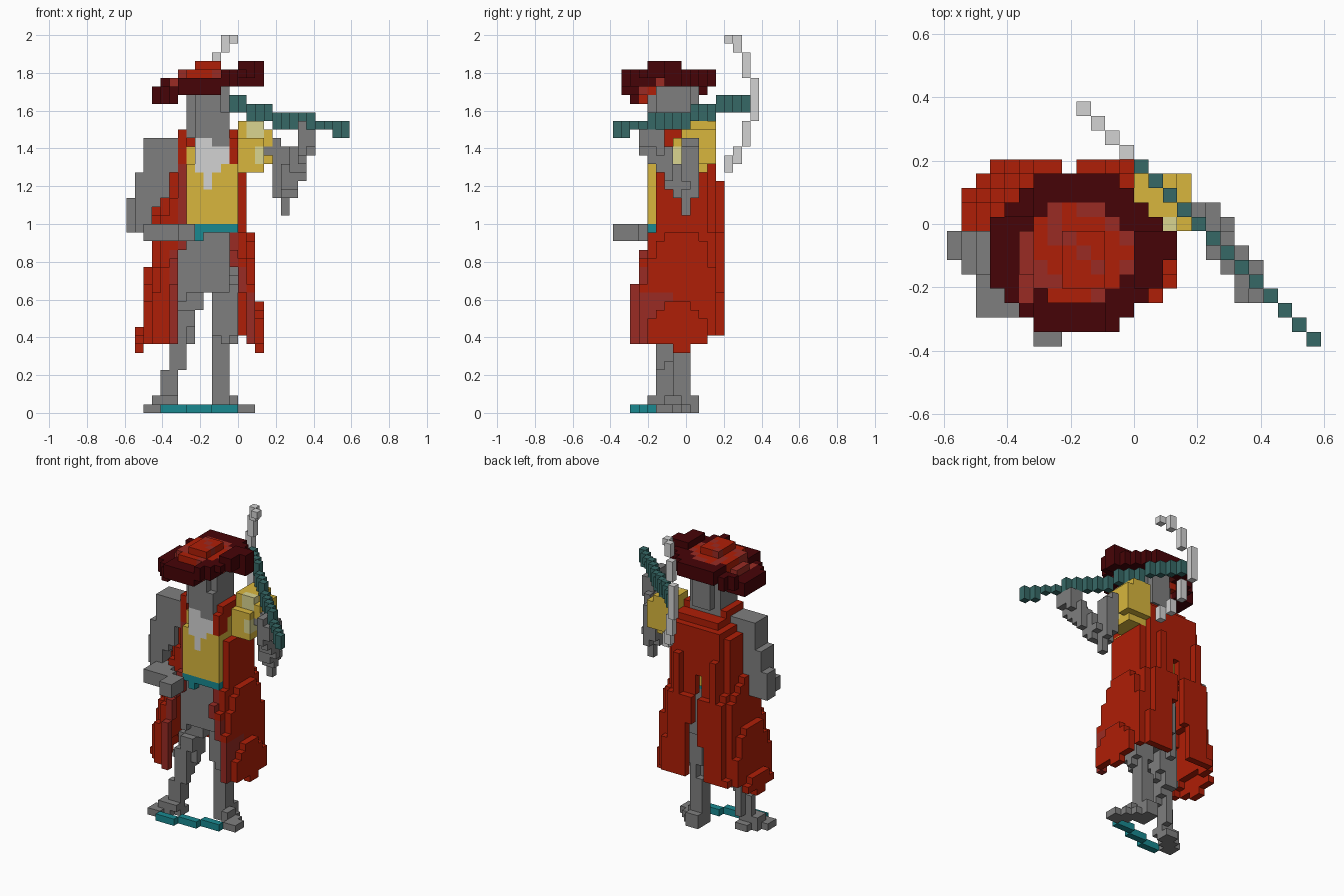
import bpy, bmesh, math, random
from mathutils import Vector

random.seed(4)
if "Cube" in bpy.data.objects:
    bpy.data.objects.remove(bpy.data.objects["Cube"])

SIZE = 2 / 44                                  # edge of one block
ORIGIN = Vector((-13 * SIZE, -8.5 * SIZE, 0))  # grid is 26 x 17 x 44 blocks

COLOURS = {
    "grey": (0.212, 0.212, 0.212),
    "red": (0.43, 0.013, 0.002),
    "brown_red": (0.32, 0.024, 0.017),
    "maroon": (0.062, 0.001, 0.002),
    "yellow": (0.69, 0.47, 0.047),
    "pale_yellow": (0.70, 0.66, 0.28),
    "light_grey": (0.65, 0.65, 0.65),
    "sash_teal": (0.010, 0.25, 0.28),
    "staff_teal": (0.037, 0.14, 0.132),
}
materials = {}
for name, rgb in COLOURS.items():
    mat = bpy.data.materials.new(name)
    mat.use_nodes = True
    mat.diffuse_color = (*rgb, 1)
    bsdf = mat.node_tree.nodes["Principled BSDF"]
    bsdf.inputs["Base Color"].default_value = (*rgb, 1)
    bsdf.inputs["Roughness"].default_value = 0.9
    materials[name] = mat

blocks = {}   # grid cell -> (part, colour)


def put(part, colour, cell):
    blocks[cell] = (part, colour)


def box(part, colour, xs, ys, zs):
    """Fill an inclusive range of blocks."""
    for i in range(xs[0], xs[1] + 1):
        for j in range(ys[0], ys[1] + 1):
            for k in range(zs[0], zs[1] + 1):
                put(part, colour, (i, j, k))


def limb(part, colour, points, radius):
    """Fill blocks within a radius of a path."""
    for a, b in zip(points, points[1:]):
        a, b = Vector(a), Vector(b)
        d = b - a
        lo = [math.floor(min(p, q) - radius) for p, q in zip(a, b)]
        hi = [math.ceil(max(p, q) + radius) for p, q in zip(a, b)]
        for i in range(lo[0], hi[0] + 1):
            for j in range(lo[1], hi[1] + 1):
                for k in range(max(lo[2], 0), hi[2] + 1):
                    p = Vector((i, j, k))
                    t = min(1, max(0, (p - a).dot(d) / d.length_squared))
                    if (p - a - d * t).length <= radius:
                        put(part, colour, (i, j, k))


# Trousers, legs and feet
box("trousers", "grey", (7, 11), (5, 9), (14, 20))
box("trousers", "grey", (6, 6), (5, 8), (13, 18))
box("trousers", "grey", (12, 12), (6, 8), (16, 20))
limb("right_leg", "grey", [(7.3, 7, 15), (5.6, 6, 8)], 1.6)
limb("right_leg", "grey", [(5.4, 5.6, 8), (4.6, 5, 1)], 1.05)
limb("left_leg", "grey", [(10.7, 7, 15), (11, 7, 9)], 1.6)
limb("left_leg", "grey", [(11, 7, 9), (10.5, 8, 1)], 1.05)
limb("right_foot", "grey", [(5, 6, 0), (2.4, 3.6, 0)], 0.9)
box("right_foot", "grey", (3, 5), (4, 5), (1, 1))
limb("left_foot", "grey", [(10.5, 8.5, 0), (13.6, 5.4, 0)], 0.9)
box("left_foot", "grey", (10, 11), (7, 9), (0, 1))
box("left_foot", "grey", (12, 12), (6, 7), (1, 1))
for step in range(3):
    box("ground_strip", "sash_teal", (4 + 3 * step, 6 + 3 * step), (2 + step, 2 + step), (0, 0))


# Long coat: a flaring, folded shell, open at the front and slit at the back
def coat_inside(i, j, k):
    t = (29 - k) / 21
    left, right = 4.3 - 3.2 * t, 12.6 + 2.5 * t
    fold_top = 26 if i % 3 == 2 else 20
    front, back = max(2, 6.2 - 5.8 * t), 12 if k <= fold_top else 11
    u = (i - (left + right) / 2) / ((right - left) / 2 + 0.4)
    v = (j - (front + back) / 2) / ((back - front) / 2 + 0.4)
    power = 2.6 if u < 0 and v < 0 else 4
    return abs(u) ** power + abs(v) ** power <= 1


for k in range(7, 30):
    open_l = 6 if k > 18 else 5
    open_r = 12 if k > 16 else 13 if k > 13 else 14
    slit = (7, 9) if k < 14 else (8, 9) if k < 17 else (8, 8) if k < 24 else ()
    for i in range(0, 17):
        for j in range(1, 13):
            hem = 9 if j > 10 else 7 if j in (7, 8) else 8
            if k < hem or not coat_inside(i, j, k):
                continue
            sides = [(i + 1, j), (i - 1, j), (i, j + 1), (i, j - 1)]
            if all(coat_inside(a, b, k) for a, b in sides):
                continue
            if j < 7 and open_l < i < open_r:
                continue
            if slit and j > 6 and slit[0] <= i <= slit[1] or (i, j) == (8, 12):
                continue
            edge = j < 7 and (i in (open_l, open_r) or j <= 2)
            put("coat", "brown_red" if edge else "red", (i, j, k))
box("coat", "red", (5, 12), (6, 11), (28, 30))
box("coat", "red", (8, 8), (11, 11), (24, 27))
box("coat", "red", (6, 12), (6, 10), (31, 31))
box("collar", "red", (12, 12), (5, 8), (29, 32))
box("collar", "red", (6, 6), (5, 8), (29, 32))

# Vest, sash and beard
box("vest", "yellow", (7, 12), (5, 10), (22, 30))
box("vest", "yellow", (7, 12), (4, 4), (22, 28))
box("sash", "sash_teal", (7, 12), (4, 9), (21, 21))
box("sash", "sash_teal", (8, 8), (4, 4), (20, 20))
box("lapel", "red", (12, 12), (4, 5), (29, 31))
box("lapel", "red", (13, 13), (5, 6), (22, 27))
box("lapel", "brown_red", (6, 6), (5, 5), (22, 28))
box("beard", "light_grey", (8, 11), (4, 5), (29, 30))
box("beard", "light_grey", (8, 9), (4, 5), (31, 31))
box("beard", "light_grey", (8, 10), (4, 4), (28, 28))
box("beard", "light_grey", (9, 9), (4, 4), (26, 27))

# Head
box("head", "grey", (7, 11), (5, 8), (32, 37))
box("head", "grey", (8, 10), (4, 9), (33, 37))
box("head", "grey", (8, 11), (4, 4), (32, 34))
box("head", "grey", (10, 11), (4, 4), (31, 31))

# Hat: tilted two-block brim with a low crown
for i in range(3, 16):
    base = 36 if i < 6 else 37 if i < 11 else 38
    for j in range(1, 12):
        low = min(38, base + (j >= 9))
        high = low + 1
        if i >= 13:
            low, high = 39 if 3 <= j <= 5 else 38, 40 if 4 <= j <= 7 else 39
        tab = i == 15 and j in (6, 7)
        if ((i - 8.5) / 6.2) ** 2 + ((j - 6) / 5.6) ** 2 <= 1 or tab:
            box("hat_brim", "maroon", (i, i), (j, j), (low, high))
        crown = ((i - 8.5) / 4.1) ** 2 + ((j - 6) / 3.6) ** 2
        if crown <= 1:
            peak = 8 <= i <= 10 and 4 <= j <= 7
            patch = random.random() < (0.55 if crown > 0.6 else 0.25)
            colour = "brown_red" if patch else "red"
            top = 38 if i < 6 else 40 if peak else 39
            box("hat_crown", colour, (i, i), (j, j), (low, top))
box("hat_crown", "brown_red", (5, 9), (3, 5), (37, 37))
box("hat_crown", "red", (5, 5), (3, 4), (36, 36))

# Right arm, bent with the hand forward at the waist
box("right_arm", "grey", (2, 5), (5, 7), (28, 31))
box("right_arm", "grey", (1, 4), (5, 7), (25, 27))
box("right_arm", "grey", (1, 3), (5, 7), (24, 24))
box("right_arm", "grey", (1, 2), (5, 7), (21, 23))
box("right_arm", "grey", (0, 0), (6, 7), (21, 24))
box("right_arm", "grey", (2, 4), (2, 5), (20, 21))
limb("right_arm", "grey", [(3.5, 3, 20.5), (6.5, 1.5, 20.5)], 0.95)
box("right_hand", "grey", (6, 7), (0, 2), (20, 21))

# Left arm, raised to hold the shaft
limb("left_arm", "grey", [(17, 8.5, 30), (17.7, 8, 25.5)], 1.2)
box("left_arm", "grey", (18, 18), (8, 8), (23, 24))
limb("left_arm", "grey", [(18.5, 7, 26), (20, 4.7, 30)], 1.2)
box("left_hand", "grey", (20, 20), (3, 5), (30, 33))
box("left_hand", "grey", (21, 21), (3, 5), (31, 32))

# Padded left shoulder with pale highlights
box("left_shoulder", "yellow", (13, 15), (8, 11), (29, 33))
box("left_shoulder", "yellow", (16, 16), (8, 11), (31, 32))
box("left_shoulder", "yellow", (16, 16), (10, 11), (29, 30))
box("left_shoulder", "yellow", (13, 15), (7, 10), (28, 31))
box("left_shoulder", "pale_yellow", (14, 15), (8, 8), (32, 33))
box("left_shoulder", "pale_yellow", (15, 15), (7, 8), (29, 30))

# Scythe on a diagonal plane
for j in range(16):
    low = 32 if j < 2 else 33 if j < 9 else 34 if j < 12 else 35
    high = low if j in (2, 3) else low + 1
    box("scythe_shaft", "staff_teal", (25 - j, 25 - j), (j, j), (low, high))
blade = [(13, 28, 29), (14, 29, 30), (15, 31, 33), (16, 34, 38),
         (15, 39, 41), (14, 42, 43), (13, 43, 43)]
for j, low, high in blade:
    box("scythe_blade", "light_grey", (25 - j, 25 - j), (j, j), (low, high))

# Turn the blocks into one mesh per part, keeping only outer faces
AXES = [Vector(a) for a in ((1, 0, 0), (0, 1, 0), (0, 0, 1))]
for part in sorted({p for p, c in blocks.values()}):
    cells = {c: col for c, (p, col) in blocks.items() if p == part}
    used = sorted(set(cells.values()))
    bm = bmesh.new()
    verts = {}

    def corner(p):
        key = tuple(round(v * 2) for v in p)
        if key not in verts:
            verts[key] = bm.verts.new(ORIGIN + p * SIZE)
        return verts[key]

    for cell, colour in cells.items():
        centre = Vector(cell) + Vector((0.5, 0.5, 0.5))
        for axis in range(3):
            for sign in (1, -1):
                n = AXES[axis] * sign
                if tuple(int(a + b) for a, b in zip(cell, n)) in blocks:
                    continue
                u = AXES[(axis + 1) % 3] / 2
                v = AXES[(axis + 2) % 3] * sign / 2
                m = centre + n / 2
                face = bm.faces.new([corner(m + d) for d in (-u - v, u - v, u + v, v - u)])
                face.material_index = used.index(colour)
    mesh = bpy.data.meshes.new(part)
    bm.to_mesh(mesh)
    bm.free()
    for colour in used:
        mesh.materials.append(materials[colour])
    bpy.context.collection.objects.link(bpy.data.objects.new(part, mesh))
